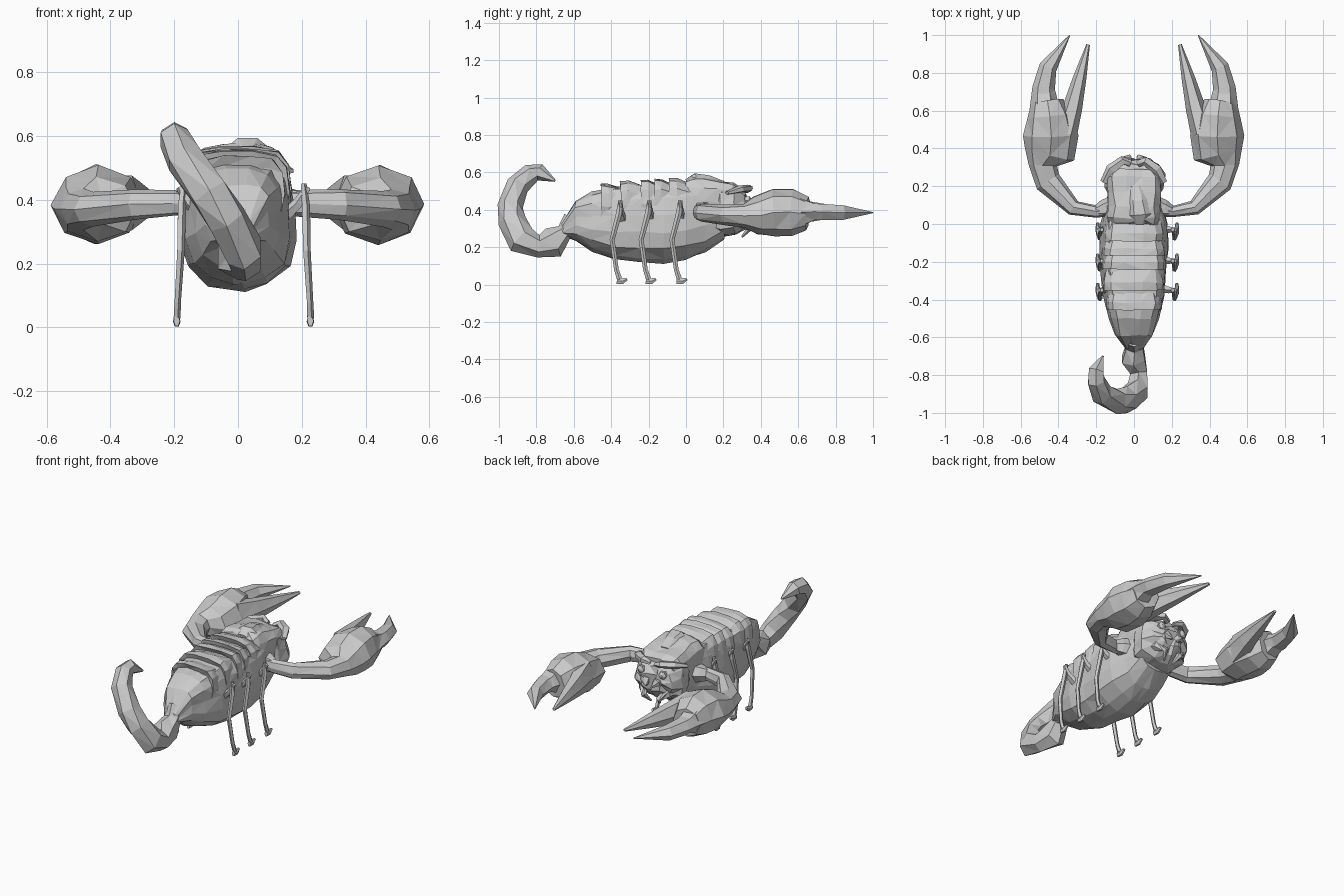
import bpy, bmesh, math, random
from mathutils import Vector, Matrix

random.seed(4)


def skin(name, rings, jitter=0.0, tri=False):
    """Join equal-length rings of points into a closed, flat-shaded mesh."""
    bm = bmesh.new()
    rows = []
    for ring in rings:
        rows.append([bm.verts.new(Vector(p) + Vector([random.uniform(-jitter, jitter) for _ in range(3)]))
                     for p in ring])
    n = len(rows[0])
    for a, b in zip(rows, rows[1:]):
        for i in range(n):
            j = (i + 1) % n
            bm.faces.new((a[i], a[j], b[j], b[i]))
    bm.faces.new(rows[0])
    bm.faces.new(rows[-1][::-1])
    if tri:
        bmesh.ops.triangulate(bm, faces=bm.faces[:])
    bmesh.ops.recalc_face_normals(bm, faces=bm.faces[:])
    me = bpy.data.meshes.new(name)
    bm.to_mesh(me)
    bm.free()
    ob = bpy.data.objects.new(name, me)
    bpy.context.collection.objects.link(ob)
    return ob


def limb(name, stations, ref, sides=6, mirror=1, shift=0.0, jitter=0.0):
    """Tube along stations (x, y, z, radius along ref, radius across)."""
    pts = [Vector((s[0] * mirror + shift, s[1], s[2])) for s in stations]
    ref = Vector(ref)
    rings = []
    for i, s in enumerate(stations):
        t = (pts[min(i + 1, len(pts) - 1)] - pts[max(i - 1, 0)]).normalized()
        u = (ref - t * ref.dot(t)).normalized()
        v = t.cross(u)
        rings.append([pts[i] + u * s[3] * math.cos(a) + v * s[4] * math.sin(a)
                      for a in [math.pi / 2 + 2 * math.pi * k / sides for k in range(sides)]])
    return skin(name, rings, jitter, True)


# Half cross-section of the trunk: (fraction of half width, fraction of height)
HALF = [(.3, 1), (.72, .96), (.9, .82), (.97, .6), (1, .38), (.88, .17), (.5, .04), (.12, 0)]


def trunk(name, stations, jitter=0.0, half=HALF, tri=True):
    """Body shell from stations (y, bottom z, top z, half width)."""
    prof = half + [(-x, z) for x, z in half[::-1]]
    return skin(name, [[(x * w, y, zb + z * (zt - zb)) for x, z in prof]
                       for y, zb, zt, w in stations], jitter, tri)


# Abdomen and thorax
trunk("body", [(-.66, .26, .33, .05), (-.59, .24, .45, .10), (-.5, .18, .495, .13),
               (-.38, .14, .52, .16), (-.25, .125, .535, .175), (-.12, .115, .54, .182),
               (0, .135, .54, .175), (.1, .17, .545, .15), (.2, .24, .53, .13)], .006)

# Overlapping back plates, each rising towards its rear edge
PLATE = [(.3, 1), (.75, .95), (.95, .75), (1, .4), (.9, 0)]
for i, (y0, y1, top, w) in enumerate([(-.455, -.33, .535, .145), (-.35, -.22, .55, .162),
                                      (-.24, -.15, .56, .166), (-.17, -.07, .562, .166),
                                      (-.09, .02, .565, .16)]):
    trunk(f"back_plate_{i + 1}", [(y0 + .012, .34, top - .03, w - .012), (y0, .34, top, w),
                                  (y0 + .04, .34, top + .002, w),
                                  (y1, .34, top - .025, w - .015)], .005, PLATE)

# Front shield with its raised hump
trunk("front_shield", [(0, .36, .555, .135), (.03, .36, .578, .145), (.09, .35, .575, .14),
                       (.17, .36, .555, .145), (.25, .37, .54, .15), (.29, .38, .515, .12)], .007, PLATE)
limb("shield_hump", [(.03, .0, .555, .01, .03), (.03, .05, .57, .028, .06),
                     (.02, .12, .565, .022, .05), (.01, .2, .545, .01, .03)], (0, 0, 1), 6)

# Head
trunk("head", [(.13, .26, .54, .12), (.19, .25, .54, .16), (.26, .27, .525, .166),
               (.31, .30, .48, .125), (.34, .34, .44, .07)], .01)

# Paired parts
for side, m in (("left", -1), ("right", 1)):
    # Face: brow, eye socket lump, mandible and cheek
    limb(f"{side}_brow", [(.02, .32, .5, .012, .02), (.06, .335, .515, .02, .025),
                          (.12, .29, .51, .02, .03), (.16, .22, .49, .01, .02)], (0, 0, 1), 5, m)
    limb(f"{side}_eye", [(.07, .30, .45, .02, .02), (.075, .34, .45, .025, .025),
                         (.075, .35, .45, .008, .008)], (0, 0, 1), 6, m)
    limb(f"{side}_mandible", [(.1, .24, .34, .03, .03), (.085, .3, .33, .028, .028),
                              (.05, .34, .3, .018, .018), (.03, .3, .255, .006, .006)], (1, 0, 0), 5, m)
    limb(f"{side}_upper_jaw", [(.04, .29, .4, .03, .03), (.04, .345, .4, .024, .03),
                               (.02, .36, .375, .006, .01)], (0, 0, 1), 5, m)
    limb(f"{side}_shoulder", [(.11, .1, .39, .06, .05), (.16, .08, .39, .052, .048),
                              (.2, .068, .39, .04, .03)], (0, 0, 1), 6, m)

    # Claw arm and swollen palm
    limb(f"{side}_claw_arm", [(.13, .075, .39, .04, .035), (.2, .065, .39, .042, .032),
                              (.32, .085, .385, .05, .042), (.455, .225, .372, .056, .07),
                              (.482, .31, .37, .065, .075), (.445, .37, .372, .1, .135),
                              (.44, .47, .383, .125, .145), (.447, .57, .385, .125, .12),
                              (.458, .65, .38, .09, .085)], (0, 0, 1), 8, m, 0, .003)
    # Claw fingers
    limb(f"{side}_outer_finger", [(.472, .58, .385, .1, .085), (.478, .69, .39, .05, .065),
                                  (.478, .72, .388, .05, .06), (.455, .83, .385, .045, .048),
                                  (.34, 1, .385, .003, .003)], (0, 0, 1), 6, m)
    limb(f"{side}_inner_finger", [(.365, .48, .39, .1, .065), (.325, .62, .39, .07, .052),
                                  (.288, .77, .39, .042, .036), (.243, .95, .39, .008, .01)],
         (0, 0, 1), 6, m)

    # Three thin legs
    sh = 0 if m > 0 else .035
    for i, y in enumerate((-.35, -.195, -.03)):
        limb(f"{side}_leg_{i + 1}", [(.205, y, .45, .012, .01), (.212, y - .008, .38, .017, .014),
                                     (.215, y - .045, .24, .014, .013), (.225, y - .022, .08, .013, .011),
                                     (.227, y - .005, .028, .015, .012)], (0, 1, 0), 5, m, sh)
        limb(f"{side}_foot_{i + 1}", [(.227, y - .02, .02, .018, .01), (.227, y + .01, .018, .018, .012),
                                      (.227, y + .035, .03, .008, .008)], (0, 0, 1), 6, m, sh)
        limb(f"{side}_hip_{i + 1}", [(.15, y + .01, .35, .025, .02), (.19, y, .39, .018, .018),
                                     (.22, y, .44, .01, .01)], (0, 1, 0), 5, m, sh)

# Curled tail with pinched joints, leaning to the left as it rises
limb("tail", [(0, -.6, .33, .07, .07), (.003, -.65, .28, .052, .045), (-.003, -.71, .225, .07, .085),
              (.025, -.79, .205, .052, .06), (.02, -.88, .24, .062, .082),
              (-.035, -.93, .34, .065, .075), (-.09, -.94, .42, .065, .068),
              (-.17, -.9, .53, .06, .062), (-.2, -.83, .592, .05, .055),
              (-.2, -.78, .6, .046, .045), (-.165, -.7, .555, .006, .006)], (1, 0, 0), 6)
